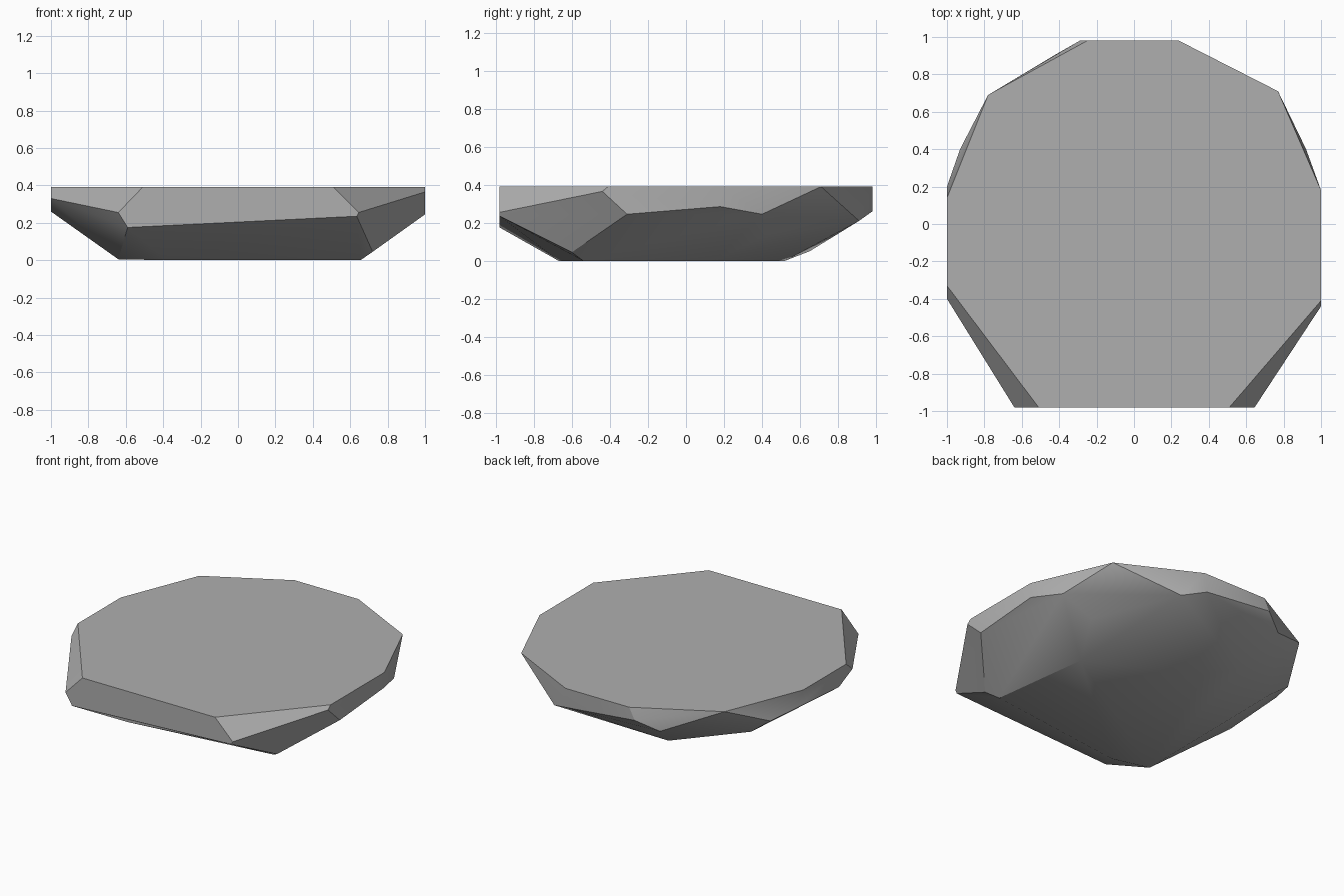
import bpy
import bmesh
from math import radians

default_cube = bpy.data.objects.get("Cube")
if default_cube:
    bpy.data.objects.remove(default_cube, do_unlink=True)


def flat_material(name, colour):
    material = bpy.data.materials.new(name)
    material.use_nodes = True
    material.diffuse_color = colour
    shader = material.node_tree.nodes["Principled BSDF"]
    shader.inputs["Base Color"].default_value = colour
    shader.inputs["Roughness"].default_value = 0.9
    return material


def chiselled_stone(name, points, material):
    """Wrap the corner points in a tight faceted shell and merge coplanar faces."""
    bm = bmesh.new()
    for point in points:
        bm.verts.new(point)
    bmesh.ops.convex_hull(bm, input=list(bm.verts))
    loose = [v for v in bm.verts if not v.link_faces]
    bmesh.ops.delete(bm, geom=loose, context="VERTS")
    bmesh.ops.dissolve_limit(bm, angle_limit=radians(2),
                             verts=list(bm.verts), edges=list(bm.edges))
    bmesh.ops.recalc_face_normals(bm, faces=list(bm.faces))
    mesh = bpy.data.meshes.new(name)
    bm.to_mesh(mesh)
    bm.free()
    mesh.materials.append(material)
    stone = bpy.data.objects.new(name, mesh)
    bpy.context.collection.objects.link(stone)
    return stone


# Flat top, as an outline at one height
TOP = 0.39
top_outline = [(-.51, -.98), (.51, -.98), (1, -.41), (1, .18), (.77, .71),
               (.24, .98), (-.25, .98), (-.78, .69), (-1, .14), (-1, -.33)]
top_rim = [(x, y, TOP) for x, y in top_outline]

# Widest band just under the top, front corners first
shoulder = [(-.64, -.98, .255), (-.59, -.98, .175), (.635, -.98, .235), (.645, -.98, .255),
            (1, -.44, .365), (1, -.31, .245), (1, .18, .285), (.92, .4, .245),
            (.375, .91, .21), (.22, .98, .26), (-.29, .98, .31), (-.43, .9, .24),
            (-.93, .4, .255), (-1, .2, .29), (-1, -.25, .26), (-1, -.4, .33)]

# Sloping underside
belly = [(.72, -.6, .045), (.7, .42, .135), (-.32, .65, .05), (-.78, .4, .14)]

# Small resting face
base = [(-.64, -.61, .005), (-.38, -.67, 0), (.655, -.54, 0),
        (.566, .15, 0), (-.15, .52, 0)]

stone_grey = flat_material("stone grey", (.43, .43, .43, 1))
rock = chiselled_stone("flat_rock", top_rim + shoulder + belly + base, stone_grey)

# Soft shading over shallow bends, crisp edges elsewhere
bpy.ops.object.select_all(action="DESELECT")
rock.select_set(True)
bpy.context.view_layer.objects.active = rock
bpy.ops.object.shade_smooth_by_angle(angle=radians(30))
